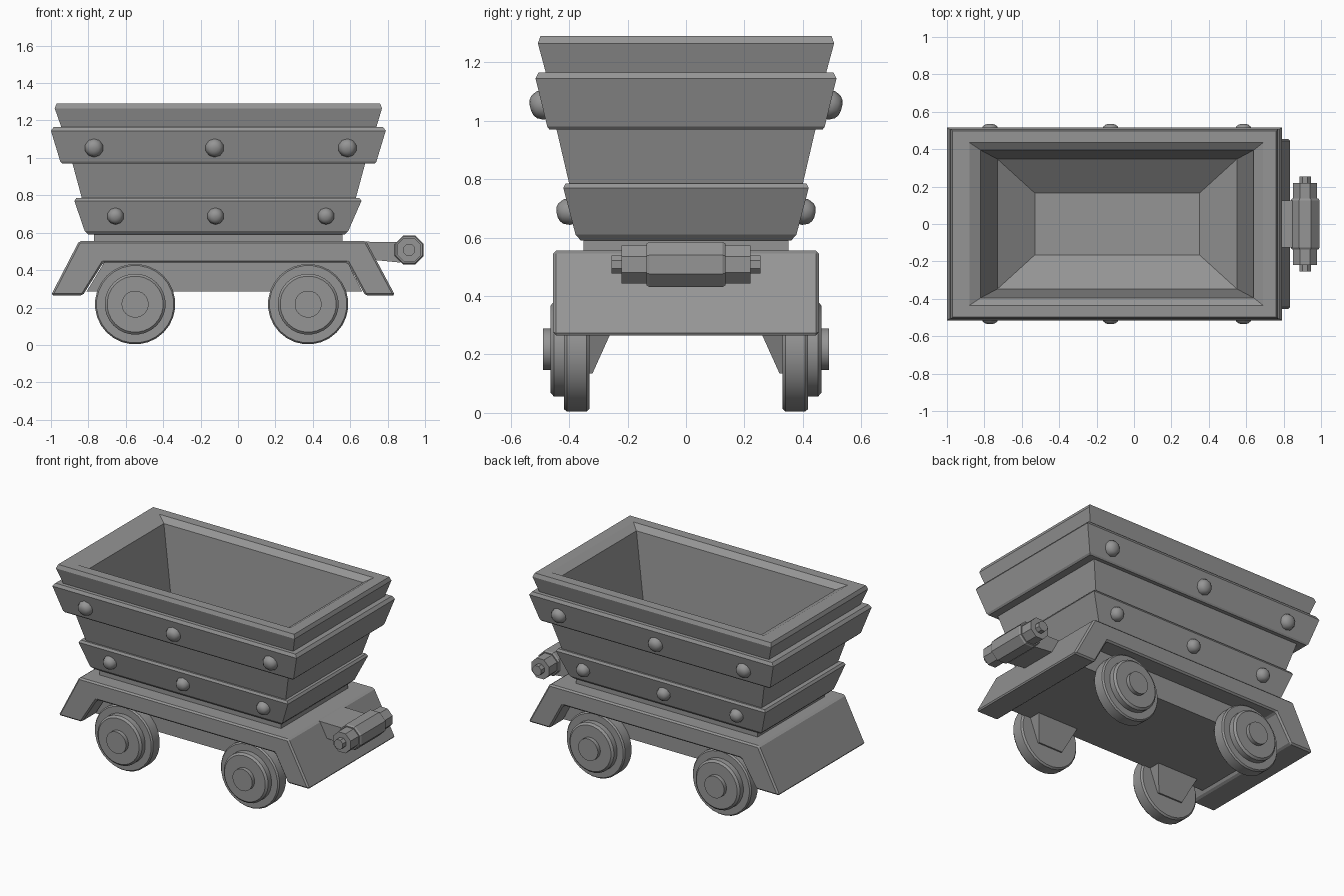
import bpy, bmesh, math
from mathutils import Vector, Matrix

cube = bpy.data.objects.get("Cube")
if cube:
    bpy.data.objects.remove(cube, do_unlink=True)

grey = bpy.data.materials.new("iron grey")
grey.use_nodes = True
grey.diffuse_color = (0.3, 0.3, 0.3, 1)
grey.node_tree.nodes["Principled BSDF"].inputs["Base Color"].default_value = (0.3, 0.3, 0.3, 1)


def loft(name, rings, smooth=False, bevel=0):
    """Skin a list of matching point loops and cap both ends."""
    bm = bmesh.new()
    loops = [[bm.verts.new(p) for p in ring] for ring in rings]
    n = len(loops[0])
    for a, b in zip(loops, loops[1:]):
        for i in range(n):
            j = (i + 1) % n
            bm.faces.new((a[i], a[j], b[j], b[i]))
    bm.faces.new(loops[0][::-1])
    bm.faces.new(loops[-1])
    bmesh.ops.recalc_face_normals(bm, faces=bm.faces)
    mesh = bpy.data.meshes.new(name)
    bm.to_mesh(mesh)
    bm.free()
    mesh.materials.append(grey)
    ob = bpy.data.objects.new(name, mesh)
    bpy.context.collection.objects.link(ob)
    if bevel:
        mod = ob.modifiers.new("Bevel", 'BEVEL')
        mod.width, mod.segments = bevel, 1
    if smooth:
        bpy.ops.object.select_all(action='DESELECT')
        ob.select_set(True)
        bpy.context.view_layer.objects.active = ob
        bpy.ops.object.shade_smooth_by_angle(angle=math.radians(35))
    return ob


def rect(x0, x1, y, z):
    return [(x0, -y, z), (x1, -y, z), (x1, y, z), (x0, y, z)]


def lathe(name, centre, axis, profile, sides, smooth=True):
    """Turn (radius, distance) pairs around an axis through centre."""
    rot = Vector((0, 0, 1)).rotation_difference(Vector(axis)).to_matrix()
    rings = []
    for r, d in profile:
        ring = []
        for i in range(sides):
            t = math.tau * (i + 0.5) / sides
            ring.append(Vector(centre) + rot @ Vector((r * math.cos(t), r * math.sin(t), d)))
        rings.append(ring)
    return loft(name, rings, smooth)


def prism(name, outline, half_width, bevel=0):
    return loft(name, [[(x, y, z) for x, z in outline] for y in (-half_width, half_width)], bevel=bevel)


# Tub: outside with two bands, over the rim, then down the inside to the floor
loft("tub", [rect(*s) for s in (
    (-0.77, 0.56, 0.35, 0.54), (-0.77, 0.56, 0.35, 0.59),
    (-0.80, 0.57, 0.36, 0.59), (-0.82, 0.59, 0.378, 0.61),
    (-0.875, 0.66, 0.42, 0.77), (-0.865, 0.65, 0.412, 0.785),
    (-0.835, 0.63, 0.40, 0.785), (-0.885, 0.68, 0.443, 0.97),
    (-0.94, 0.73, 0.468, 0.97), (-0.95, 0.74, 0.475, 0.98),
    (-1.0, 0.79, 0.515, 1.145), (-0.985, 0.775, 0.505, 1.165),
    (-0.945, 0.74, 0.48, 1.165), (-0.98, 0.77, 0.507, 1.265),
    (-0.97, 0.76, 0.498, 1.29),
    (-0.88, 0.69, 0.435, 1.29), (-0.82, 0.64, 0.395, 1.26),
    (-0.73, 0.55, 0.347, 0.78), (-0.53, 0.35, 0.165, 0.64))])

# Rivets on both sides of the two bands
for row, z, y, xs, size in (("upper", 1.055, 0.488, (-0.77, -0.125, 0.585), 0.05),
                            ("lower", 0.69, 0.397, (-0.655, -0.12, 0.47), 0.045)):
    for side in (-1, 1):
        for x in xs:
            lathe(row + "_rivet", (x, side * y, z), (0, side, -0.25),
                  [(size, -0.02), (size, 0.012), (size * 0.8, 0.032),
                   (size * 0.55, 0.042), (size * 0.2, 0.046)], 10)

# Chassis: arched frame with a narrower box filling the arch
prism("chassis_frame", [(-1.0, 0.265), (-0.85, 0.555), (0.685, 0.555), (0.84, 0.265),
                        (0.68, 0.265), (0.585, 0.44), (-0.72, 0.44), (-0.83, 0.265)], 0.455, 0.01)
prism("chassis_box", [(-0.81, 0.285), (-0.71, 0.45), (0.58, 0.45), (0.665, 0.285)], 0.335)

# Wheels with hubs, and the tapered brackets behind them
for side, y_name in ((-1, "right"), (1, "left")):
    for x, x_name in ((-0.55, "rear"), (0.375, "front")):
        lathe(f"{x_name}_{y_name}_wheel", (x, 0, 0.218), (0, side, 0),
              [(0.205, 0.33), (0.215, 0.34), (0.215, 0.407), (0.207, 0.417),
               (0.163, 0.417), (0.163, 0.452), (0.15, 0.464),
               (0.072, 0.464), (0.072, 0.49)], 28)
        top = [(x + sx, side * y, 0.29) for sx, y in ((-0.15, 0.25), (0.15, 0.25), (0.15, 0.335), (-0.15, 0.335))]
        low = [(x + sx, side * y, 0.135) for sx, y in ((-0.09, 0.32), (0.09, 0.32), (0.09, 0.335), (-0.09, 0.335))]
        loft(f"{x_name}_{y_name}_bracket", [top, low])

# Coupling: arm and stepped eight-sided bar
prism("coupling_arm", [(0.66, 0.552), (0.72, 0.455), (0.87, 0.44), (0.87, 0.55)], 0.125)
lathe("coupling_bar", (0.915, 0, 0.508), (0, 1, 0),
      [(0.034, -0.255), (0.034, -0.22), (0.07, -0.22), (0.07, -0.135), (0.077, -0.135), (0.084, -0.125),
       (0.084, 0.125), (0.077, 0.135), (0.07, 0.135), (0.07, 0.22), (0.034, 0.22), (0.034, 0.255)],
      8, smooth=False)
